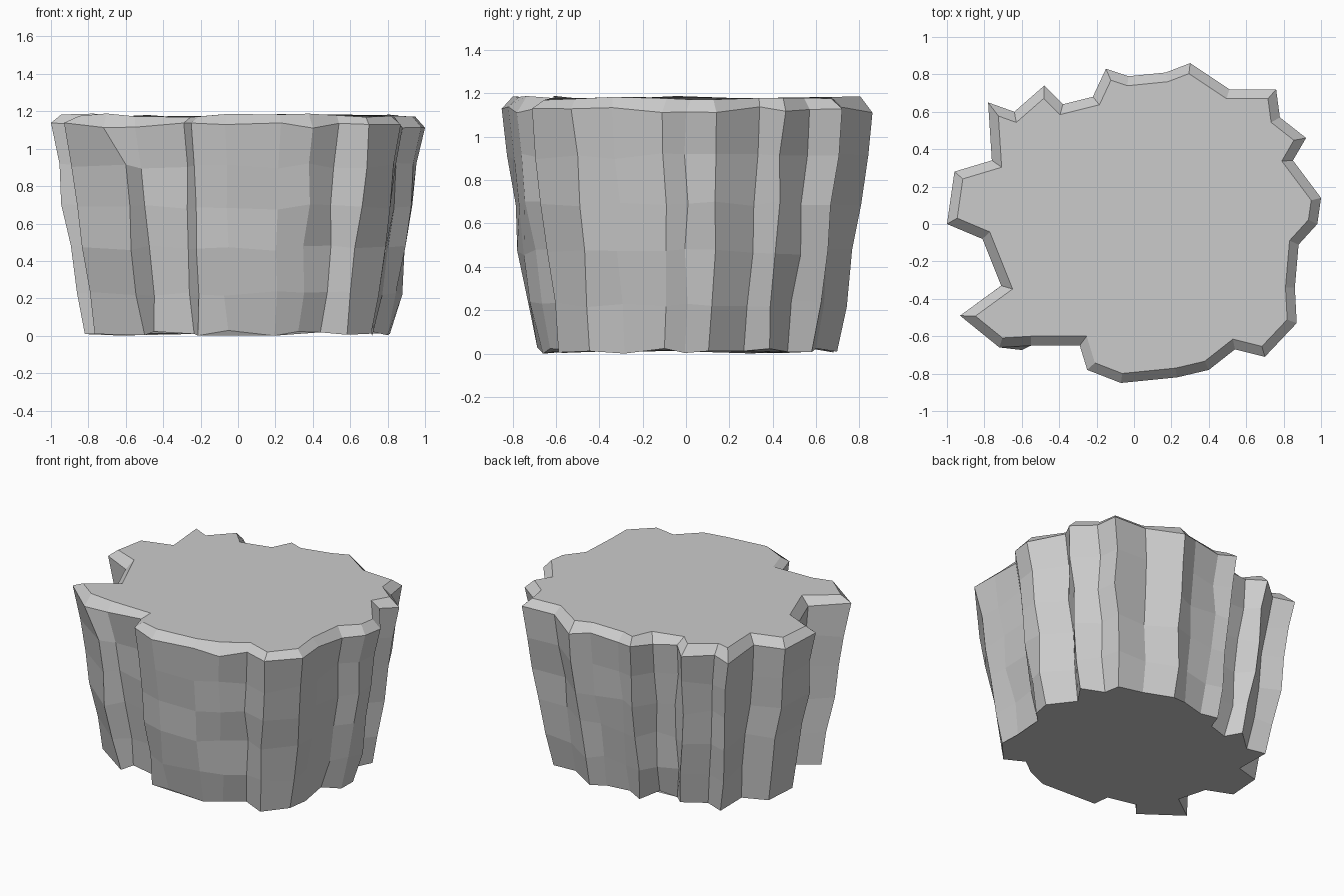
import bpy
import bmesh
import random
from mathutils import Vector

random.seed(4)

default_cube = bpy.data.objects.get("Cube")
if default_cube:
    bpy.data.objects.remove(default_cube, do_unlink=True)


def make_material(name, value):
    material = bpy.data.materials.new(name)
    material.use_nodes = True
    colour = (value, value, value, 1.0)
    material.diffuse_color = colour
    material.node_tree.nodes["Principled BSDF"].inputs["Base Color"].default_value = colour
    return material


# Jagged rim outline, counterclockwise from above, in hundredths of a unit
RIM = [(100, 14), (92, 46), (85, 34)]
RIM = [
    (100, 14), (85, 34), (92, 46), (78, 57), (76, 72), (51, 72), (30, 86),
    (17, 81), (-3, 79), (-15, 83), (-22, 68), (-38, 64), (-48, 74), (-64, 60),
    (-78, 65), (-76, 34), (-96, 28), (-100, 0), (-81, -8), (-71, -33),
    (-93, -49), (-72, -66), (-55, -65), (-29, -65), (-25, -78), (-7, -85),
    (23, -82), (40, -78), (54, -67), (70, -71), (87, -53), (86, -34),
    (88, -11), (98, 0),
]
outline = [Vector(point) / 100 for point in RIM]
count = len(outline)

# The front right ridge leans sideways below the rim, beside a shallow groove
RIDGE = outline.index(Vector((-72, -66)) / 100)
LEAN = {RIDGE: Vector((0.09, -0.045)), RIDGE + 1: Vector((0.015, 0.03))}


def jitter(amount):
    return random.uniform(-amount, amount)


def inset_point(index, distance):
    """Move an outline corner inward along its mitre."""
    before = outline[index - 1]
    here = outline[index]
    after = outline[(index + 1) % count]
    first = (here - before).normalized()
    second = (after - here).normalized()
    normal_a = Vector((-first.y, first.x))
    normal_b = Vector((-second.y, second.x))
    mitre = (normal_a + normal_b) / max(1 + normal_a.dot(normal_b), 0.5)
    return here + mitre * distance


def wall_ring(mesh, height, scale):
    """One rough level of the tapering wall."""
    ring = []
    for index, corner in enumerate(outline):
        point = corner * scale + LEAN.get(index, Vector((0, 0)))
        point += Vector((jitter(0.014), jitter(0.014)))
        ring.append(mesh.verts.new((point.x, point.y, height + jitter(0.015))))
    return ring


def bridge(mesh, lower, upper):
    for index in range(count):
        after = (index + 1) % count
        mesh.faces.new((lower[index], lower[after], upper[after], upper[index]))


# Rock stump: tapering wall levels, rim, bevel, flat top and base
mesh = bmesh.new()
levels = [(0.016, 0.82), (0.23, 0.865), (0.47, 0.905), (0.69, 0.935), (0.91, 0.965)]
rings = [wall_ring(mesh, height, scale) for height, scale in levels]
rings.append([mesh.verts.new((p.x, p.y, 1.125 + jitter(0.015))) for p in outline])

bevel_ring = []
for index in range(count):
    point = inset_point(index, 0.05)
    bevel_ring.append(mesh.verts.new((point.x, point.y, 1.18 + jitter(0.01))))
rings.append(bevel_ring)

for lower, upper in zip(rings, rings[1:]):
    bridge(mesh, lower, upper)
mesh.faces.new(rings[-1])
mesh.faces.new(list(reversed(rings[0])))

# Stand the base on the ground
lowest = min(vertex.co.z for vertex in mesh.verts)
for vertex in mesh.verts:
    vertex.co.z -= lowest
mesh.normal_update()

data = bpy.data.meshes.new("rock_stump")
mesh.to_mesh(data)
mesh.free()
data.materials.append(make_material("stone grey", 0.6))
rock = bpy.data.objects.new("rock_stump", data)
bpy.context.collection.objects.link(rock)
